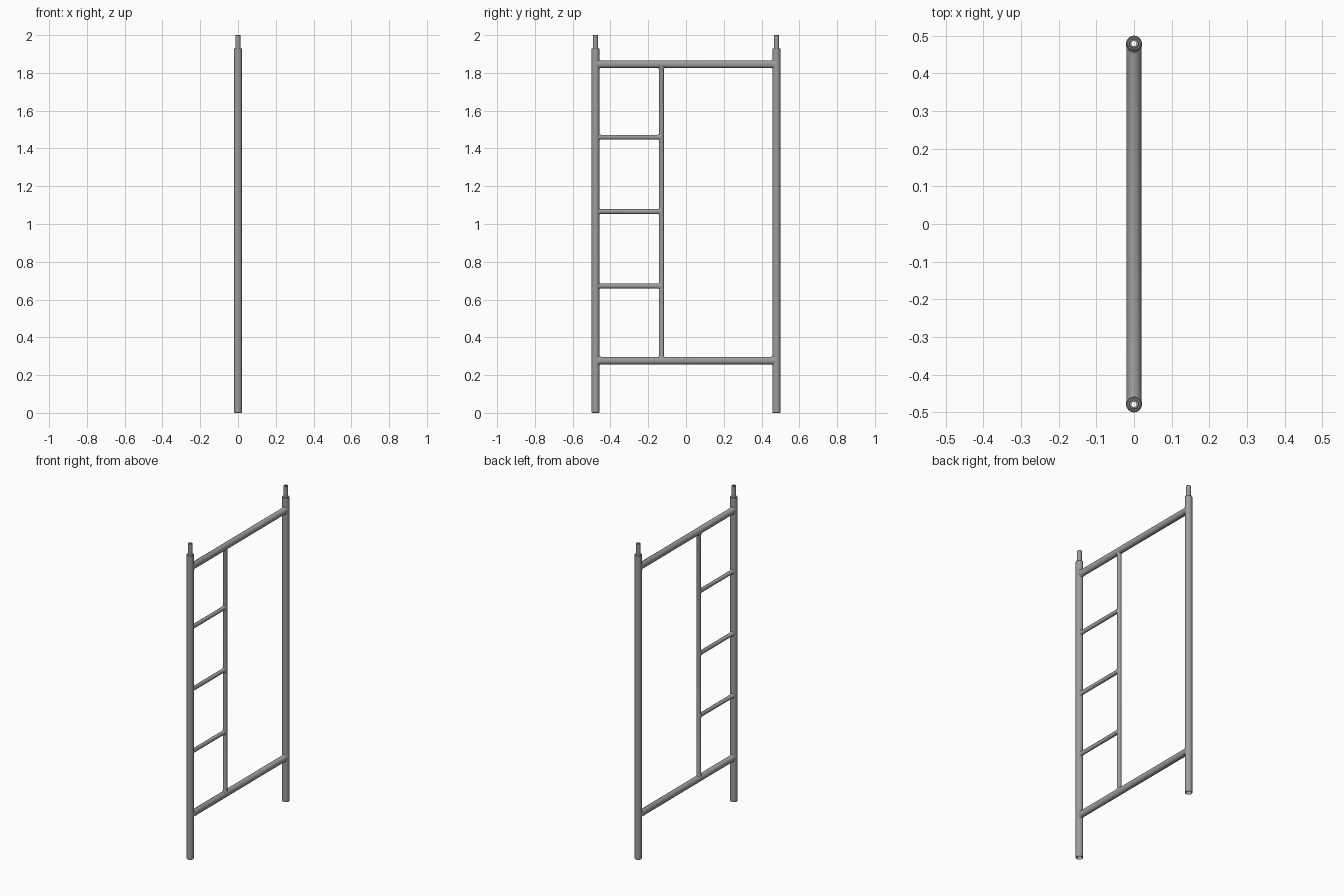
import bpy, bmesh
from math import sin, cos, pi, sqrt

if "Cube" in bpy.data.objects:
    bpy.data.objects.remove(bpy.data.objects["Cube"])

N = 32
POST_Y, POST_R = 0.479, 0.021
RAIL_R, BAR_R = 0.02, 0.013
TOP_Z, LOW_Z, BAR_Y = 1.846, 0.277, -0.13

steel = bpy.data.materials.new("dark_steel")
steel.diffuse_color = (0.34, 0.34, 0.34, 1)
steel.use_nodes = True
steel.node_tree.nodes["Principled BSDF"].inputs["Base Color"].default_value = steel.diffuse_color


def skin(name, rings, closed=False):
    """Join rings of points into one smooth surface."""
    bm = bmesh.new()
    rows = [[bm.verts.new(p) for p in ring] for ring in rings]
    pairs = list(zip(rows, rows[1:]))
    if closed:
        pairs.append((rows[-1], rows[0]))
    for a, b in pairs:
        for i in range(N):
            j = (i + 1) % N
            bm.faces.new((a[i], a[j], b[j], b[i]))
    bmesh.ops.recalc_face_normals(bm, faces=bm.faces)
    me = bpy.data.meshes.new(name)
    bm.to_mesh(me)
    bm.free()
    me.materials.append(steel)
    ob = bpy.data.objects.new(name, me)
    bpy.context.collection.objects.link(ob)
    bpy.ops.object.select_all(action='DESELECT')
    bpy.context.view_layer.objects.active = ob
    ob.select_set(True)
    bpy.ops.object.shade_smooth_by_angle(angle=0.6)
    return ob


def hollow(name, y, z0, z1, ro, ri):
    """Open upright pipe with wall thickness and slightly eased rims."""
    c = 0.002
    prof = [(ro - c, z0), (ro, z0 + c), (ro, z1 - c), (ro - c, z1), (ri, z1), (ri, z0)]
    skin(name, [[(r * cos(2 * pi * i / N), y + r * sin(2 * pi * i / N), z)
                 for i in range(N)] for r, z in prof], closed=True)


def branch(name, axis, fixed, a, b, r, ra, rb):
    """Tube from pipe centre a to b, with ends cut to the pipes and a weld flare."""
    weld = 0.005
    rings = []
    for end, sign, big, flare, off in ((a, 1, ra, weld, 0.0), (a, 1, ra, weld * 0.4, 0.003),
                                       (a, 1, ra, 0, 0.009), (b, -1, rb, 0, 0.009),
                                       (b, -1, rb, weld * 0.4, 0.003), (b, -1, rb, weld, 0.0)):
        ring = []
        for i in range(N):
            t = 2 * pi * i / N
            x = (r + flare) * cos(t)
            x = max(-big, min(big, x))
            u = fixed + (r + flare) * sin(t)
            v = end + sign * (sqrt(max(0, big * big - x * x)) - 0.001 + off)
            ring.append((x, v, u) if axis == 'Y' else (x, u, v))
        rings.append(ring)
    skin(name, rings)


# posts with coupling spigots in their tops
for side, s in (("left", -1), ("right", 1)):
    hollow(side + "_post", s * POST_Y, 0, 1.93, POST_R, 0.017)
    hollow(side + "_spigot", s * POST_Y, 1.83, 2.0, 0.0135, 0.007)
    hollow(side + "_spigot_collar", s * POST_Y, 1.90, 1.929, 0.018, 0.0125)

# full-width rails
for name, z in (("top_rail", TOP_Z), ("bottom_rail", LOW_Z)):
    branch(name, 'Y', z, -POST_Y, POST_Y, RAIL_R, POST_R, POST_R)

# inner ladder upright
branch("ladder_upright", 'Z', BAR_Y, LOW_Z, TOP_Z, BAR_R, RAIL_R, RAIL_R)

# ladder rungs
for i, z in enumerate((0.672, 1.066, 1.46)):
    branch(f"rung_{i + 1}", 'Y', z, -POST_Y, BAR_Y, 0.0125, POST_R, BAR_R)
